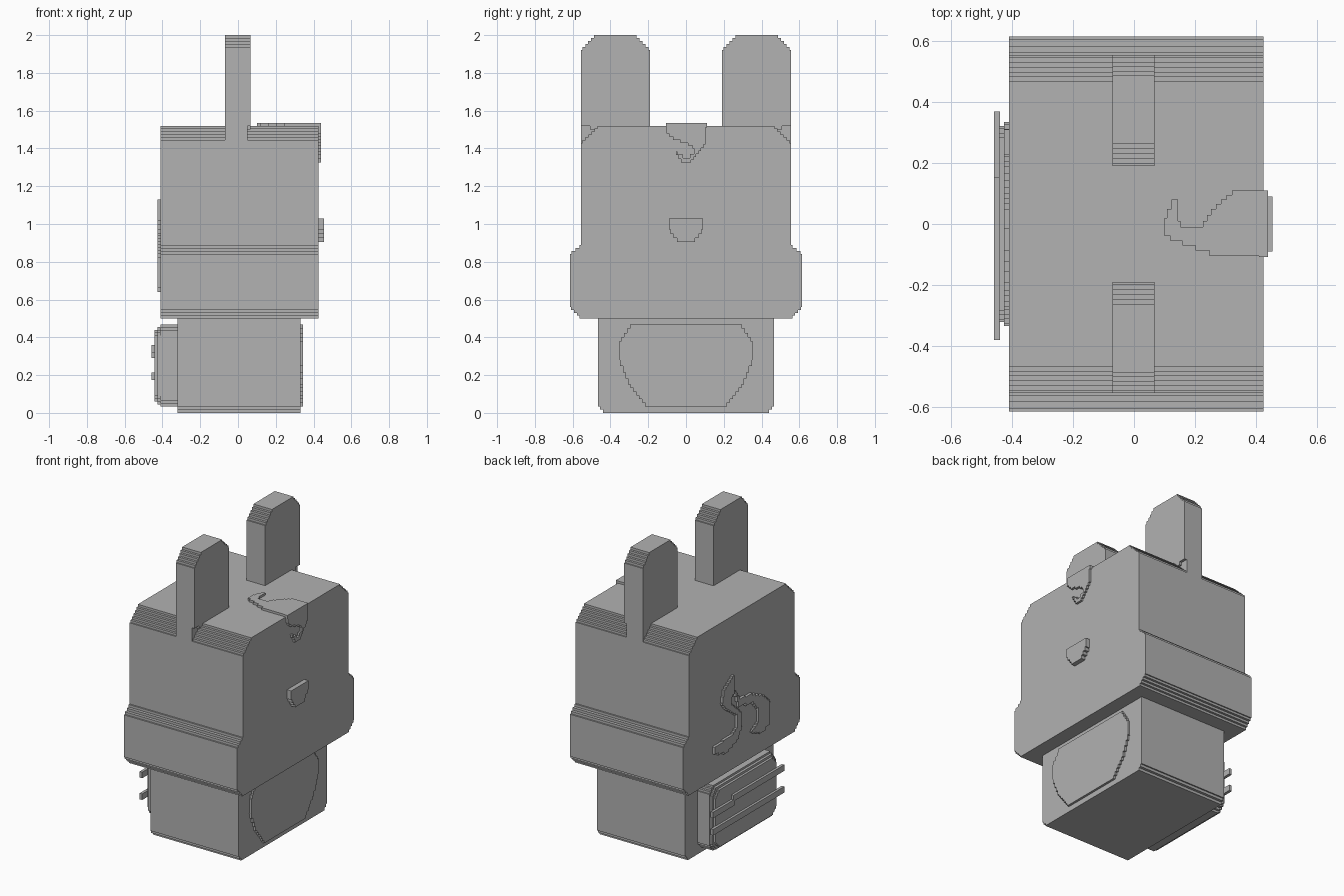
import bpy
import bmesh

if "Cube" in bpy.data.objects:
    bpy.data.objects.remove(bpy.data.objects["Cube"], do_unlink=True)

VOXEL = 2 / 128

grey = bpy.data.materials.new("plain_grey")
grey.use_nodes = True
colour = (0.445, 0.445, 0.445, 1)
grey.diffuse_color = colour
grey.node_tree.nodes["Principled BSDF"].inputs["Base Color"].default_value = colour


def stepped(points):
    """Turn every sloping edge of an outline into small square stairs."""
    result = []
    for (u, v), (u2, v2) in zip(points, points[1:] + points[:1]):
        result.append((u, v))
        du, dv = u2 - u, v2 - v
        if min(abs(du), abs(dv)) < 0.004:
            continue
        n = max(1, round(min(abs(du), abs(dv)) / VOXEL))
        for i in range(n):
            mid = u + du * (i + 0.5) / n
            result.append((mid, v + dv * i / n))
            result.append((mid, v + dv * (i + 1) / n))
    return result


def prism(name, points, low, high, axis="x"):
    """Extrude a stepped outline along x (outline in y, z) or z (outline in x, y)."""
    bm = bmesh.new()
    outline = stepped(points)

    def ring(d):
        return [bm.verts.new((d, u, v) if axis == "x" else (u, v, d)) for u, v in outline]

    a, b = ring(low), ring(high)
    bm.faces.new(a)
    bm.faces.new(b)
    for i in range(len(a)):
        j = (i + 1) % len(a)
        bm.faces.new((a[i], a[j], b[j], b[i]))
    bmesh.ops.recalc_face_normals(bm, faces=bm.faces)
    mesh = bpy.data.meshes.new(name)
    bm.to_mesh(mesh)
    bm.free()
    mesh.materials.append(grey)
    obj = bpy.data.objects.new(name, mesh)
    bpy.context.collection.objects.link(obj)
    return obj


def mirrored(half):
    """Complete an outline given its +y half."""
    return half + [(-u, v) for u, v in reversed(half)]


def rect(u1, u2, v1, v2):
    return [(u1, v1), (u2, v1), (u2, v2), (u1, v2)]


# Body and head
prism("body", mirrored([(0.43, 0), (0.465, 0.035), (0.465, 0.51)]), -0.32, 0.33)
prism("head", mirrored([(0.555, 0.5), (0.615, 0.56), (0.615, 0.84), (0.555, 0.89),
                        (0.555, 1.43), (0.46, 1.52)]), -0.41, 0.425)

# Ears, with a narrower root sunk into the sloping edge of the head
for side, s in (("left", 1), ("right", -1)):
    ear = [(0.19, 1.5), (0.19, 1.92), (0.27, 2), (0.48, 2), (0.555, 1.92), (0.555, 1.52),
           (0.46, 1.5)]
    prism(side + "_ear", [(s * u, v) for u, v in ear], -0.07, 0.067)
    prism(side + "_ear_root", rect(s * 0.3, s * 0.555, 1.4, 1.53), -0.07, 0.05)

# Nose and belly patch
prism("nose", mirrored([(0.04, 0.905), (0.09, 0.97), (0.09, 1.03)]), 0.41, 0.455)
prism("belly_patch", mirrored([(0.21, 0.035), (0.3, 0.15), (0.355, 0.28), (0.35, 0.38),
                               (0.29, 0.468)]), 0.32, 0.345)

# Forelock running over the top of the head and down the face
prism("forelock_top", [(0.1, -0.04), (0.1, 0.02), (0.13, 0.08), (0.145, 0.08), (0.145, 0.01),
                       (0.16, -0.01), (0.22, -0.01), (0.26, 0.05), (0.33, 0.11), (0.44, 0.11),
                       (0.44, -0.105), (0.27, -0.105), (0.18, -0.07)], 1.51, 1.535, "z")
prism("forelock_face", [(-0.108, 1.535), (-0.1, 1.48), (-0.06, 1.445), (0, 1.43), (0.047, 1.4),
                        (0.04, 1.37), (0, 1.35), (-0.06, 1.385), (-0.02, 1.325), (0.02, 1.325),
                        (0.06, 1.37), (0.1, 1.42), (0.108, 1.535)], 0.41, 0.44)

# Swirling crest on the back of the head
prism("back_crest", [(0.11, 1.13), (0.2, 1.07), (0.23, 0.99), (0.19, 0.94), (0.08, 0.86),
                     (0.06, 0.78), (0.12, 0.74), (0.31, 0.73), (0.3, 0.68), (0.18, 0.645),
                     (0.06, 0.69), (0.02, 0.76), (0.03, 0.86), (0.12, 0.94), (0.14, 0.98),
                     (0.09, 1.02)], -0.427, -0.4)
prism("back_crest_curl", [(0.09, 1.02), (0.04, 0.95), (-0.07, 0.94), (-0.21, 0.875),
                          (-0.28, 0.81), (-0.27, 0.66), (-0.18, 0.64), (-0.08, 0.68),
                          (-0.15, 0.72), (-0.16, 0.8), (-0.09, 0.88), (0.05, 0.9)],
      -0.427, -0.4)

# Back pack in three shrinking layers
for name, y, low, high, x in (("pack", 0.338, 0.035, 0.468, -0.41),
                              ("pack_rim", 0.335, 0.045, 0.455, -0.427),
                              ("pack_face", 0.322, 0.06, 0.44, -0.443)):
    c = 0.045
    prism(name, mirrored([(y - c, low), (y, low + c), (y, high - c), (y - c, high)]), x, -0.31)

# Two straps across the pack, the upper one kinked
prism("lower_strap", rect(-0.38, 0.37, 0.175, 0.215), -0.459, -0.44)
prism("upper_strap", [(-0.38, 0.32), (0.14, 0.32), (0.14, 0.29), (0.37, 0.29), (0.37, 0.33),
                      (0.155, 0.33), (0.155, 0.36), (-0.38, 0.36)], -0.459, -0.44)
